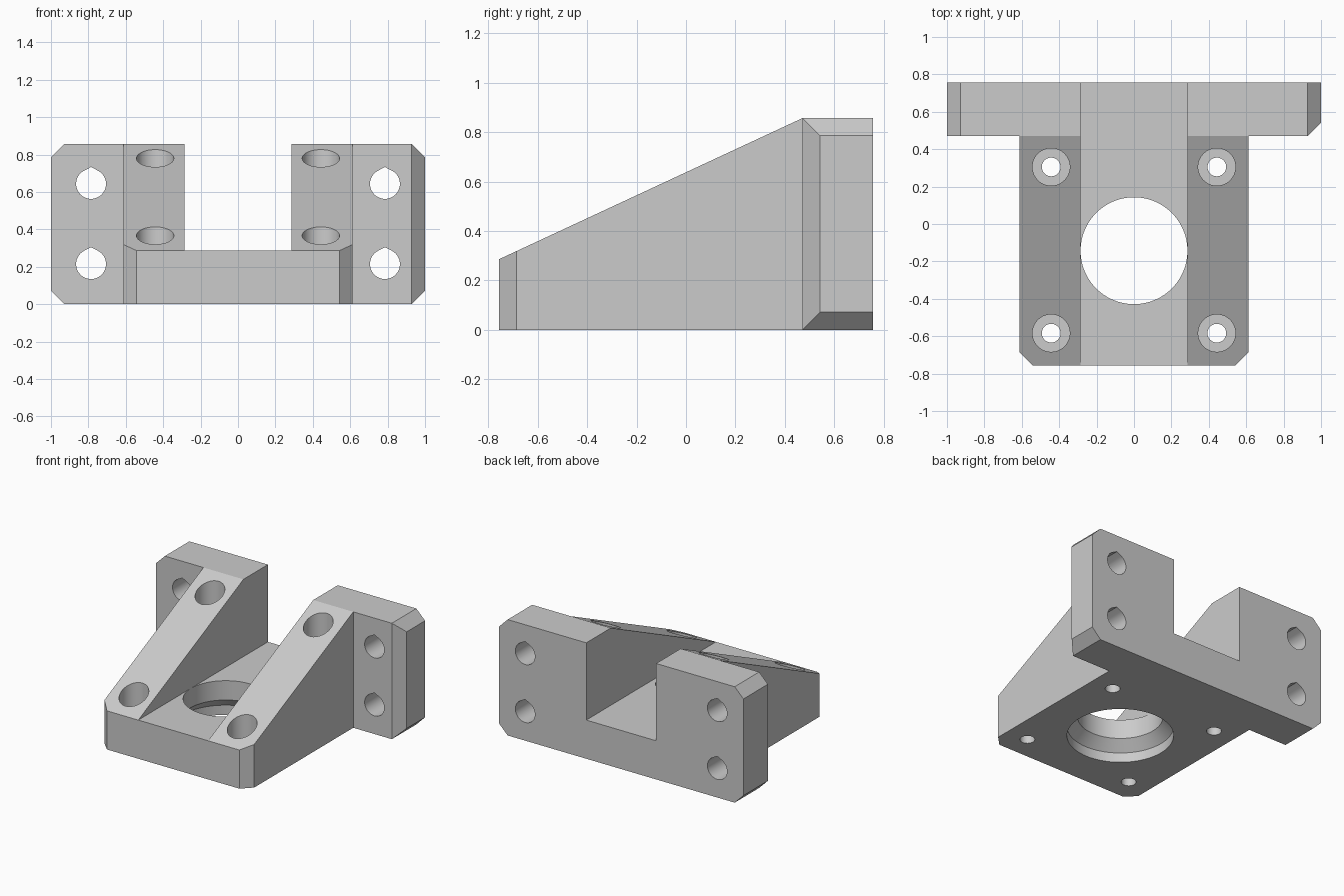
import bpy, bmesh, math
from mathutils import Vector, Matrix

U = 1 / 14  # design module: all dimensions below are in modules

old = bpy.data.objects.get("Cube")
if old:
    bpy.data.objects.remove(old, do_unlink=True)

grey = bpy.data.materials.new("plain grey")
grey.use_nodes = True
colour = (0.6, 0.6, 0.6, 1)
grey.diffuse_color = colour
grey.node_tree.nodes["Principled BSDF"].inputs["Base Color"].default_value = colour


def finish(name, bm):
    """Scale to final size and turn a bmesh into an object."""
    bmesh.ops.scale(bm, vec=(U, U, U), verts=bm.verts)
    bmesh.ops.recalc_face_normals(bm, faces=bm.faces)
    mesh = bpy.data.meshes.new(name)
    bm.to_mesh(mesh)
    bm.free()
    mesh.materials.append(grey)
    obj = bpy.data.objects.new(name, mesh)
    bpy.context.collection.objects.link(obj)
    return obj


def prism(name, outline, axis, lo, hi):
    """Extrude a 2D outline along one axis from lo to hi."""
    place = {"x": lambda a, b: (lo, a, b),
             "y": lambda a, b: (a, lo, b),
             "z": lambda a, b: (a, b, lo)}[axis]
    bm = bmesh.new()
    face = bm.faces.new([bm.verts.new(place(a, b)) for a, b in outline])
    ext = bmesh.ops.extrude_face_region(bm, geom=[face])["geom"]
    step = Vector([hi - lo if axis == k else 0 for k in "xyz"])
    bmesh.ops.translate(bm, vec=step, verts=[v for v in ext if isinstance(v, bmesh.types.BMVert)])
    return finish(name, bm)


def lathe(name, profile, x, y, steps=64):
    """Spin a (radius, height) profile about a vertical axis at x, y."""
    bm = bmesh.new()
    verts = [bm.verts.new((r, 0, z)) for r, z in profile]
    edges = [bm.edges.new(pair) for pair in zip(verts, verts[1:])]
    bmesh.ops.spin(bm, geom=verts + edges, cent=(0, 0, 0), axis=(0, 0, 1),
                   angle=2 * math.pi, steps=steps)
    bmesh.ops.remove_doubles(bm, verts=bm.verts, dist=0.001)
    bmesh.ops.transform(bm, matrix=Matrix.Translation((x, y, 0)), verts=bm.verts)
    return finish(name, bm)


def combine(target, other, operation):
    """Apply a boolean and discard the second object."""
    mod = target.modifiers.new("combine", "BOOLEAN")
    mod.operation, mod.object, mod.solver = operation, other, "EXACT"
    bpy.ops.object.select_all(action="DESELECT")
    bpy.context.view_layer.objects.active = target
    target.select_set(True)
    bpy.ops.object.modifier_apply(modifier=mod.name)
    bpy.data.objects.remove(other, do_unlink=True)


W, FRONT, BACK, PLATE = 8.58, -10.6, 10.6, 6.6

# Sloped body joined to the wide mounting plate
bracket = prism("mounting_bracket",
                [(FRONT, 0), (FRONT, 4), (PLATE, 12), (9, 12), (9, 0)], "x", -W, W)
plate = prism("back_plate", [(-13, 0), (13, 0), (14, 1), (14, 11), (13, 12),
                             (-13, 12), (-14, 11), (-14, 1)], "y", PLATE, BACK)
combine(bracket, plate, "UNION")

# Channel between the two ribs
channel = prism("channel_cutter", [(-4, 4), (4, 4), (4, 14), (-4, 14)], "y", -12, 12)
combine(bracket, channel, "DIFFERENCE")

# Front corner chamfers, and the one on the plate's left end
for s in (-1, 1):
    corner = [(s * (W + 1), FRONT + 2), (s * (W - 2), FRONT - 1), (s * (W + 1), FRONT - 1)]
    combine(bracket, prism("corner_cutter", corner, "z", -1, 14), "DIFFERENCE")
end = [(12, PLATE - 1), (15, PLATE + 2), (15, PLATE - 1)]
combine(bracket, prism("end_cutter", end, "z", -1, 14), "DIFFERENCE")

# Central bore, widening through a cone towards the underside
bore = lathe("bore_cutter", [(0, -1), (5, -1), (5, 1), (4, 2), (4, 6), (0, 6)], 0, -2, 96)
combine(bracket, bore, "DIFFERENCE")

# Counterbored vertical screw holes in the ribs
for x in (-6.2, 6.2):
    for y in (-8.17, 4.27):
        screw = lathe("screw_cutter",
                      [(0, -1), (0.7, -1), (0.7, 2), (1.4, 2), (1.4, 14), (0, 14)], x, y, 48)
        combine(bracket, screw, "DIFFERENCE")

# Plate bolt holes with a slightly peaked top
RADIUS, PEAK = 1.12, 1.26
half = math.acos(RADIUS / PEAK)
for x in (-11, 11):
    for z in (3, 9):
        ring = [(x, z + PEAK)]
        for i in range(41):
            a = math.pi / 2 + half + (2 * math.pi - 2 * half) * i / 40
            ring.append((x + RADIUS * math.cos(a), z + RADIUS * math.sin(a)))
        combine(bracket, prism("bolt_cutter", ring, "y", 5, 12), "DIFFERENCE")

# Merge coplanar faces and smooth only the round walls
bm = bmesh.new()
bm.from_mesh(bracket.data)
bmesh.ops.remove_doubles(bm, verts=bm.verts, dist=0.00005)
bmesh.ops.dissolve_limit(bm, angle_limit=math.radians(0.5), verts=bm.verts, edges=bm.edges)
bm.to_mesh(bracket.data)
bm.free()
bpy.ops.object.select_all(action="DESELECT")
bracket.select_set(True)
bpy.context.view_layer.objects.active = bracket
bpy.ops.object.shade_smooth_by_angle(angle=math.radians(15))
